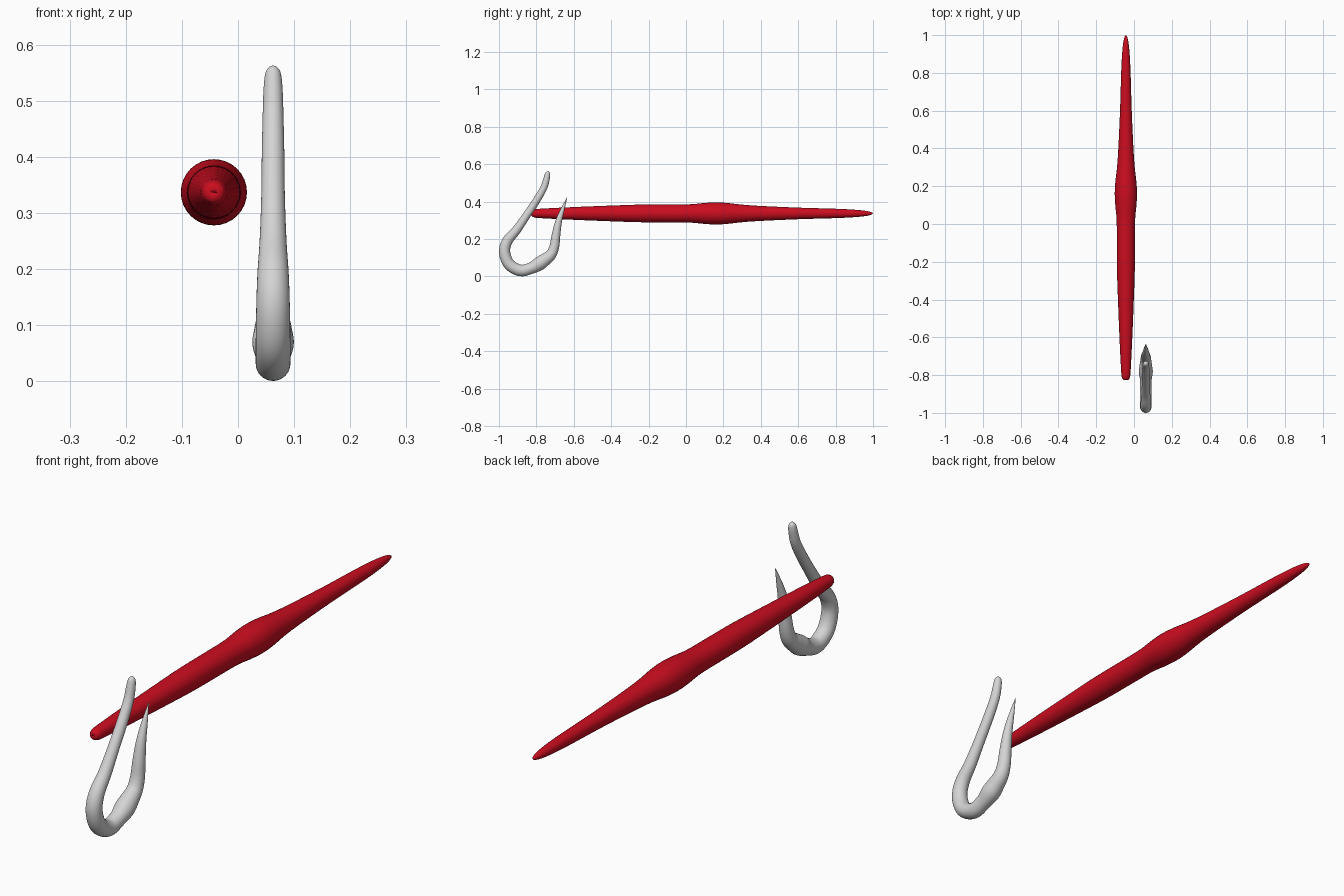
import bpy, bmesh, math
from mathutils import Vector

if "Cube" in bpy.data.objects:
    bpy.data.objects.remove(bpy.data.objects["Cube"])


def material(name, rgb):
    m = bpy.data.materials.new(name)
    m.diffuse_color = (*rgb, 1)
    m.use_nodes = True
    m.node_tree.nodes["Principled BSDF"].inputs["Base Color"].default_value = m.diffuse_color
    return m


def spline(keys, steps):
    """Catmull-Rom through (y, z, radius) keys."""
    pts = [Vector(k) for k in keys]
    pts = [2 * pts[0] - pts[1]] + pts + [2 * pts[-1] - pts[-2]]
    out = []
    for a, b, c, d in zip(pts, pts[1:], pts[2:], pts[3:]):
        for i in range(steps):
            t = i / steps
            out.append(0.5 * (2 * b + (c - a) * t + (2 * a - 5 * b + 4 * c - d) * t * t
                              + (3 * b - a - 3 * c + d) * t ** 3))
    return out + [pts[-2]]


def sweep(name, x, keys, mat, steps=5, sides=32):
    """Round tube of changing radius along a path in the plane at x."""
    path = spline(keys, steps)
    bm = bmesh.new()
    rings = []
    for i, p in enumerate(path):
        q, o = path[min(i + 1, len(path) - 1)], path[max(i - 1, 0)]
        tan = Vector((0, q.x - o.x, q.y - o.y)).normalized()
        side = Vector((1, 0, 0))
        up = tan.cross(side)
        r = max(p.z, 0.0008)
        rings.append([bm.verts.new(Vector((x, p.x, p.y)) + r * (
            side * math.cos(2 * math.pi * k / sides) + up * math.sin(2 * math.pi * k / sides)))
            for k in range(sides)])
    for a, b in zip(rings, rings[1:]):
        for k in range(sides):
            n = (k + 1) % sides
            bm.faces.new((a[k], a[n], b[n], b[k]))
    bm.faces.new(rings[0])
    bm.faces.new(rings[-1])
    bmesh.ops.recalc_face_normals(bm, faces=bm.faces)
    for f in bm.faces:
        f.smooth = True
    me = bpy.data.meshes.new(name)
    bm.to_mesh(me)
    bm.free()
    me.materials.append(mat)
    ob = bpy.data.objects.new(name, me)
    bpy.context.collection.objects.link(ob)
    return ob


red = material("red", (0.60, 0.004, 0.014))
silver = material("silver", (0.66, 0.66, 0.66))

# Long turned handle: (y, radius) profile
profile = [(-0.826, 0.0), (-0.825, 0.012), (-0.815, 0.02), (-0.78, 0.025), (-0.6, 0.034),
           (-0.4, 0.042), (-0.25, 0.047), (-0.1, 0.048), (0.02, 0.049), (0.1, 0.056),
           (0.16, 0.059), (0.22, 0.056), (0.3, 0.047), (0.4, 0.040), (0.6, 0.031),
           (0.8, 0.025), (0.9, 0.020), (0.96, 0.014), (0.99, 0.007), (1.0, 0.0)]
sweep("handle", -0.043, [(y, 0.337, r) for y, r in profile], red)

# Curved hook: (y, z, radius) from the blunt end, round the bend, over the barb, to the point
hook = [(-0.737, 0.563, 0.0), (-0.738, 0.559, 0.008), (-0.740, 0.548, 0.014),
        (-0.746, 0.52, 0.017), (-0.760, 0.475, 0.0185), (-0.797, 0.41, 0.02),
        (-0.850, 0.33, 0.021), (-0.905, 0.25, 0.024), (-0.955, 0.19, 0.028),
        (-0.970, 0.13, 0.030), (-0.945, 0.065, 0.031), (-0.885, 0.032, 0.031),
        (-0.825, 0.046, 0.031), (-0.785, 0.068, 0.037), (-0.755, 0.089, 0.034),
        (-0.722, 0.117, 0.029), (-0.704, 0.16, 0.026), (-0.695, 0.22, 0.023),
        (-0.682, 0.29, 0.018), (-0.661, 0.355, 0.011), (-0.636, 0.422, 0.001)]
sweep("hook", 0.0625, hook, silver)
